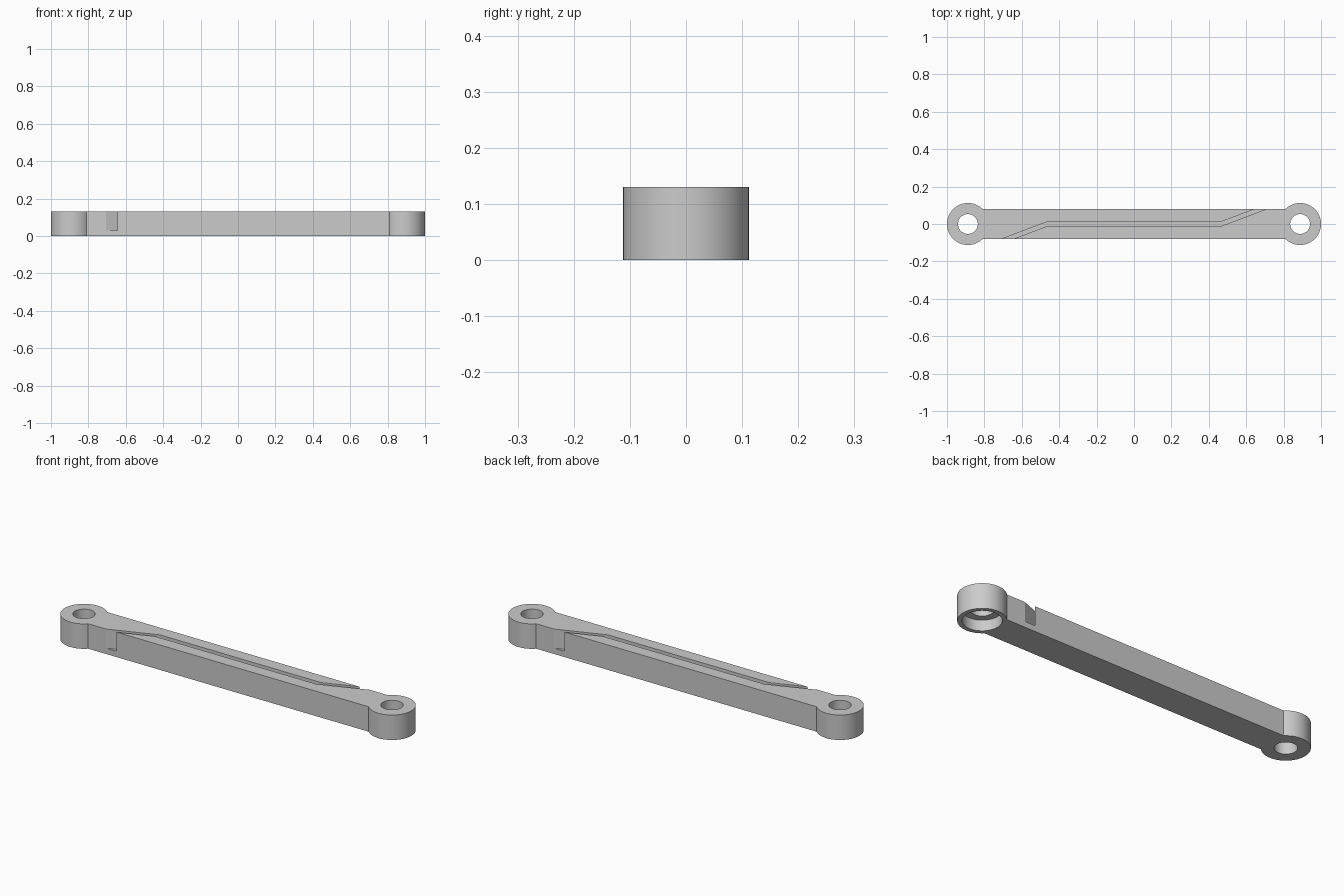
import bpy, bmesh
from math import radians, cos, sin, pi

if "Cube" in bpy.data.objects:
    bpy.data.objects.remove(bpy.data.objects["Cube"], do_unlink=True)

HEIGHT = 0.13
EYE_X, EYE_R, HOLE_R, BORE_R = 0.888, 0.112, 0.053, 0.09

grey = bpy.data.materials.new("plain grey")
grey.use_nodes = True
colour = (0.6, 0.6, 0.6, 1)
grey.diffuse_color = colour
grey.node_tree.nodes["Principled BSDF"].inputs["Base Color"].default_value = colour


def arc(cx, radius, start, end, steps):
    angles = [radians(start + (end - start) * i / steps) for i in range(steps + 1)]
    return [(cx + radius * cos(a), radius * sin(a)) for a in angles]


def prism(name, outline, bottom, top):
    """Extrude a flat outline upwards into a solid object."""
    bm = bmesh.new()
    face = bm.faces.new([bm.verts.new((x, y, bottom)) for x, y in outline])
    moved = bmesh.ops.extrude_face_region(bm, geom=[face])["geom"]
    verts = [v for v in moved if isinstance(v, bmesh.types.BMVert)]
    bmesh.ops.translate(bm, verts=verts, vec=(0, 0, top - bottom))
    bmesh.ops.recalc_face_normals(bm, faces=bm.faces)
    mesh = bpy.data.meshes.new(name)
    bm.to_mesh(mesh)
    bm.free()
    mesh.materials.append(grey)
    obj = bpy.data.objects.new(name, mesh)
    bpy.context.collection.objects.link(obj)
    return obj


# Link arm: straight bar with a round eye at each end
right_end = arc(EYE_X, EYE_R, -135, 135, 72)
left_end = [(-x, -y) for x, y in right_end]
arm = prism("link_arm", right_end + left_end, 0, HEIGHT)

# Pin holes through both eyes
cutters = []
for side in (-1, 1):
    hole = arc(side * EYE_X, HOLE_R, 0, 360, 64)[:-1]
    cutters.append(prism("pin_hole_cutter", hole, -0.1, HEIGHT + 0.1))

# Counterbore under one eye
bore = arc(EYE_X, BORE_R, 0, 360, 64)[:-1]
cutters.append(prism("counterbore_cutter", bore, -0.1, 0.055))

# Cranked slot running from the front edge to the back edge
half_slot = [(-0.81, -0.119), (-0.46, 0.0135), (0.47, 0.0135), (0.75, 0.119)]
slot = half_slot + [(-x, -y) for x, y in half_slot]
cutters.append(prism("slot_cutter", slot, 0.03, HEIGHT + 0.1))

for cutter in cutters:
    cutter.hide_render = True
    mod = arm.modifiers.new("cut", "BOOLEAN")
    mod.operation = "DIFFERENCE"
    mod.solver = "EXACT"
    mod.object = cutter

# Apply the cuts, then drop the cutters
bpy.ops.object.select_all(action="DESELECT")
bpy.context.view_layer.objects.active = arm
arm.select_set(True)
for mod in list(arm.modifiers):
    bpy.ops.object.modifier_apply(modifier=mod.name)
for cutter in cutters:
    bpy.data.objects.remove(cutter, do_unlink=True)
bpy.ops.object.shade_smooth_by_angle(angle=radians(20))
